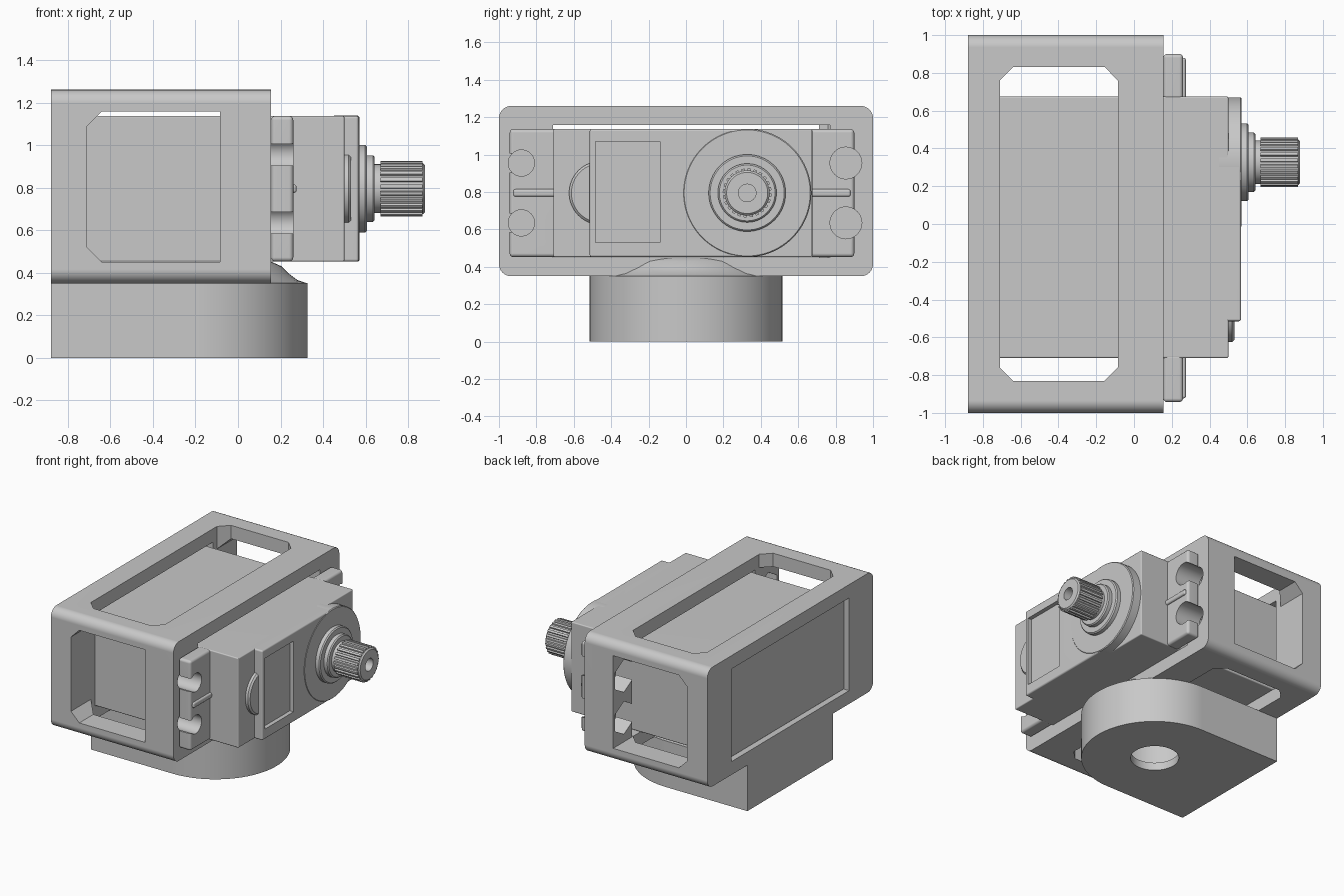
import bpy, bmesh, math
from mathutils import Vector

if "Cube" in bpy.data.objects:
    bpy.data.objects.remove(bpy.data.objects["Cube"], do_unlink=True)

grey = bpy.data.materials.new("plain grey")
grey.use_nodes = True
grey.diffuse_color = (0.58, 0.58, 0.58, 1)
grey.node_tree.nodes["Principled BSDF"].inputs["Base Color"].default_value = (0.58, 0.58, 0.58, 1)
parts = []


def finish(name, bm):
    bmesh.ops.recalc_face_normals(bm, faces=bm.faces)
    mesh = bpy.data.meshes.new(name)
    bm.to_mesh(mesh)
    bm.free()
    mesh.materials.append(grey)
    ob = bpy.data.objects.new(name, mesh)
    bpy.context.collection.objects.link(ob)
    parts.append(ob)
    return ob


def prism(name, axis, outline, lo, hi):
    """Extrude a 2D outline along the x, y or z axis."""
    place = {"x": lambda a, b: (lo, a, b), "y": lambda a, b: (a, lo, b),
             "z": lambda a, b: (a, b, lo)}[axis]
    bm = bmesh.new()
    face = bm.faces.new([bm.verts.new(place(a, b)) for a, b in outline])
    out = bmesh.ops.extrude_face_region(bm, geom=[face])
    step = Vector([(hi - lo) * (c == axis) for c in "xyz"])
    bmesh.ops.translate(bm, vec=step, verts=[v for v in out["geom"] if isinstance(v, bmesh.types.BMVert)])
    return finish(name, bm)


def box(name, x, y, z):
    return prism(name, "x", [(y[0], z[0]), (y[1], z[0]), (y[1], z[1]), (y[0], z[1])], *x)


def ring(cy, cz, r, n=48, start=0, sweep=math.tau, closed=True):
    count = n if closed else n + 1
    return [(cy + r * math.cos(start + sweep * i / n), cz + r * math.sin(start + sweep * i / n))
            for i in range(count)]


def lathe(name, profile, centre, axis, steps=64):
    """Spin (distance along axis, radius) points round the x or z axis."""
    bm = bmesh.new()
    verts = [bm.verts.new((d, 0, r) if axis == "x" else (r, 0, d)) for d, r in profile]
    edges = [bm.edges.new(pair) for pair in zip(verts, verts[1:])]
    bmesh.ops.spin(bm, geom=verts + edges, cent=(0, 0, 0), steps=steps, angle=math.tau,
                   axis=(1, 0, 0) if axis == "x" else (0, 0, 1))
    bmesh.ops.remove_doubles(bm, verts=bm.verts, dist=0.0005)
    bmesh.ops.translate(bm, vec=centre, verts=bm.verts)
    return finish(name, bm)


def bake(ob):
    mesh = bpy.data.meshes.new_from_object(ob.evaluated_get(bpy.context.evaluated_depsgraph_get()))
    ob.modifiers.clear()
    ob.data = mesh


def cut(ob, *cutters):
    for cutter in cutters:
        mod = ob.modifiers.new("cut", "BOOLEAN")
        mod.object, mod.operation, mod.solver = cutter, "DIFFERENCE", "EXACT"
        bake(ob)
        parts.remove(cutter)
        bpy.data.objects.remove(cutter, do_unlink=True)


def soften(ob, width=0.012):
    mod = ob.modifiers.new("soft edges", "BEVEL")
    mod.width, mod.segments, mod.limit_method = width, 3, "ANGLE"
    bake(ob)


MID = 0.795          # height of the motor axis
SHAFT_Y = 0.327
LOW, HIGH = 0.452, 1.137
SCREWS = ((-0.88, 0.07), (0.855, 0.085))   # position and radius of the screw holes

# Holder frame: rounded tube section with windows on every side
r = 0.065
outline = []
for i, (cy, cz) in enumerate([(1 - r, 1.26 - r), (r - 1, 1.26 - r), (r - 1, 0.35 + r), (1 - r, 0.35 + r)]):
    outline += ring(cy, cz, r, 8, i * math.pi / 2, math.pi / 2, False)
frame = prism("holder_frame", "x", outline, -0.88, 0.155)
x0, x1, c, top, low = -0.71, -0.085, 0.07, 1.158, 0.451
end_window = [(x0, low + c), (x0 + c, low), (x1, low), (x1, top), (x0 + c, top), (x0, top - c)]
w = 0.83
top_window = [(x0, c - w), (x0 + c, -w), (x1 - c, -w), (x1, c - w),
              (x1, w - c), (x1 - c, w), (x0 + c, w), (x0, w - c)]
cut(frame,
    prism("end_cutter", "y", end_window, -1.2, 1.2),
    prism("top_cutter", "z", top_window, 0.2, 1.4),
    box("back_cutter", (-1, -0.4), (-0.71, 0.71), (low, top)),
    box("front_cutter", (-0.4, 0.3), (-0.71, 0.77), (low, top)))
# Hexagonal nut pockets and screw holes through the front flange
for y, radius in SCREWS:
    for dz in (-0.16, 0.16):
        cut(frame,
            prism("nut_cutter", "x", ring(math.copysign(0.87, y), MID + dz, 0.125, 6, math.pi / 6), -0.2, 0.05),
            prism("screw_cutter", "x", ring(y, MID + dz, radius, 32), 0, 0.3))

# Base block with round front, a screw hole and a wider bore above it
base_outline = [(-0.88, 0.517), (-0.88, -0.517)] + ring(-0.19, 0, 0.517, 48, -math.pi / 2, math.pi, False)
base = prism("base_block", "z", base_outline, 0, 0.352)
cut(base, prism("hole_cutter", "z", ring(-0.19, 0, 0.17), -0.1, 0.2),
    prism("bore_cutter", "z", ring(-0.19, 0, 0.3), 0.06, 0.345))

# Concave flare where the base meets the frame front
flare = lathe("base_flare", [(0.34, 0), (0.34, 0.515), (0.35, 0.515), (0.365, 0.47), (0.395, 0.43),
                             (0.43, 0.395), (0.45, 0.35), (0.45, 0)], (-0.19, 0, 0), "z")
cut(flare, box("flare_cutter", (-1, 0.15), (-1, 1), (0, 1)))

# Motor body, set slightly into the back of the frame
soften(box("motor_body", (-0.84, 0.5), (-0.709, 0.675), (LOW, HIGH)), 0.008)

# Raised gear cover with a label recess
cover = box("gear_cover", (0.45, 0.567), (-0.515, SHAFT_Y), (LOW, HIGH))
soften(cover)
cut(cover, box("recess_cutter", (0.535, 0.7), (-0.485, -0.14), (0.53, 1.07)))
lathe("gear_disc", [(0.45, 0), (0.45, 0.343), (0.564, 0.343), (0.57, 0.337), (0.57, 0)],
      (0, SHAFT_Y, MID), "x", 96)
lathe("cable_boss", [(0.45, 0), (0.45, 0.17), (0.52, 0.17), (0.532, 0.158), (0.532, 0)],
      (0, -0.455, MID), "x")

# Mounting ears with open screw slots and a rib
for name, inner, outer, (screw, radius) in (("front", -0.69, -0.943, SCREWS[0]), ("back", 0.66, 0.9, SCREWS[1])):
    side = math.copysign(1, outer)
    ear = box(name + "_ear", (0.155, 0.26), sorted((inner, outer)), (LOW, HIGH))
    soften(ear, 0.02)
    for dz in (-0.16, 0.16):
        z = MID + dz
        cut(ear, prism("screw_cutter", "x", ring(screw, z, radius, 32), 0.1, 0.4),
            box("slot_cutter", (0.1, 0.4), sorted((screw, screw + side * 0.2)), (z - 0.05, z + 0.05)))
    soften(box(name + "_rib", (0.24, 0.275), sorted((inner, outer - side * 0.02)), (MID - 0.02, MID + 0.02)), 0.012)

# Stepped bearing collar
lathe("bearing_collar", [(0.56, 0), (0.56, 0.206), (0.598, 0.206), (0.606, 0.198), (0.606, 0.157),
                         (0.634, 0.157), (0.642, 0.149), (0.642, 0.115), (0.68, 0.115), (0.68, 0)],
      (0, SHAFT_Y, MID), "x")

# Splined output shaft with a screw hole
teeth, spline = 24, []
for i in range(teeth):
    for part, rad in ((0, 0.12), (0.35, 0.12), (0.45, 0.131), (0.9, 0.131)):
        a = math.tau * (i + part) / teeth
        spline.append((SHAFT_Y + rad * math.cos(a), MID + rad * math.sin(a)))
shaft = prism("output_shaft", "x", spline, 0.67, 0.868)
tip = lathe("shaft_tip", [(0.8, 0), (0.8, 0.12), (0.87, 0.12), (0.88, 0.11), (0.88, 0)],
            (0, SHAFT_Y, MID), "x")
for ob in (shaft, tip):
    cut(ob, prism("bore_cutter", "x", ring(SHAFT_Y, MID, 0.047, 32), 0.72, 1))

# Smooth shading on curved faces, with flat faces kept even
bpy.ops.object.select_all(action="DESELECT")
for ob in parts:
    ob.select_set(True)
bpy.context.view_layer.objects.active = parts[0]
bpy.ops.object.shade_smooth_by_angle(angle=math.radians(32))
for ob in parts:
    even = ob.modifiers.new("even shading", "WEIGHTED_NORMAL")
    even.keep_sharp = True
